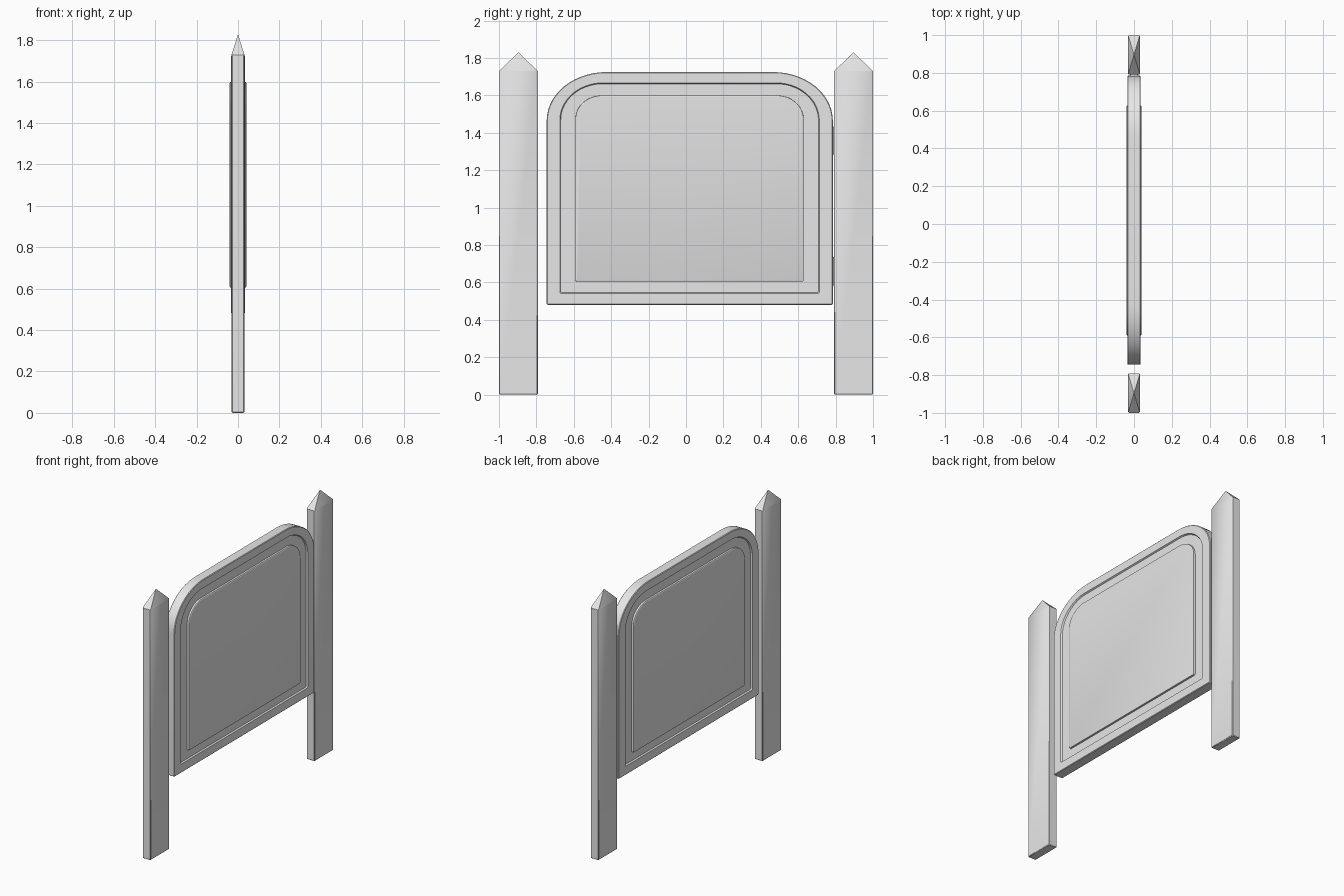
import bpy, bmesh, math

if "Cube" in bpy.data.objects:
    bpy.data.objects.remove(bpy.data.objects["Cube"])

paint = bpy.data.materials.new("light grey paint")
paint.diffuse_color = (0.8, 0.8, 0.8, 1)
paint.use_nodes = True
paint.node_tree.nodes["Principled BSDF"].inputs["Base Color"].default_value = paint.diffuse_color


def finish(bm, name, bevel=0.0):
    bmesh.ops.recalc_face_normals(bm, faces=bm.faces[:])
    me = bpy.data.meshes.new(name)
    bm.to_mesh(me)
    bm.free()
    me.materials.append(paint)
    ob = bpy.data.objects.new(name, me)
    bpy.context.collection.objects.link(ob)
    if bevel:
        m = ob.modifiers.new("soft_edges", 'BEVEL')
        m.width = bevel
        m.segments = 2
        m.limit_method = 'ANGLE'
        m.angle_limit = math.radians(40)
    bpy.ops.object.select_all(action='DESELECT')
    ob.select_set(True)
    bpy.context.view_layer.objects.active = ob
    bpy.ops.object.shade_smooth_by_angle(angle=math.radians(30))
    return ob


def box(name, x0, x1, y0, y1, z0, z1, bevel=0.0):
    bm = bmesh.new()
    bmesh.ops.create_cube(bm, size=1)
    for v in bm.verts:
        v.co = (x1 if v.co.x > 0 else x0, y1 if v.co.y > 0 else y0, z1 if v.co.z > 0 else z0)
    return finish(bm, name, bevel)


def post(name, yc):
    """Flat post with a pyramid point."""
    bm = bmesh.new()
    hx, hy = 0.031, 0.104
    rings = [[bm.verts.new((sx * hx, yc + sy * hy, z))
              for sx, sy in ((-1, -1), (1, -1), (1, 1), (-1, 1))] for z in (0, 1.73)]
    tip = bm.verts.new((0, yc, 1.83))
    bm.faces.new(rings[0])
    for i in range(4):
        j = (i + 1) % 4
        bm.faces.new((rings[0][i], rings[0][j], rings[1][j], rings[1][i]))
        bm.faces.new((rings[1][i], rings[1][j], tip))
    ob = finish(bm, name)
    # soften only the long edges and the foot
    bm = bmesh.new()
    bm.from_mesh(ob.data)
    edges = [e for e in bm.edges if min(v.co.z for v in e.verts) < 0.01]
    bmesh.ops.bevel(bm, geom=edges, offset=0.004, segments=1, affect='EDGES')
    bm.to_mesh(ob.data)
    bm.free()


def outline(y0, y1, z0, z1, ry, rz, low=0.008, n=14):
    """Rounded-top panel outline in the YZ plane."""
    pts = []
    for cy, cz, a, b, start in ((y1 - low, z0 + low, low, low, -90), (y1 - ry, z1 - rz, ry, rz, 0),
                                (y0 + ry, z1 - rz, ry, rz, 90), (y0 + low, z0 + low, low, low, 180)):
        for i in range(n + 1):
            t = math.radians(start + 90 * i / n)
            pts.append((cy + a * math.cos(t), cz + b * math.sin(t)))
    return pts


# gate panel: raised rim, sunken band, raised centre, the same on both sides
steps = [
    (0.031, (-0.745, 0.785, 0.48, 1.725, 0.32, 0.26)),
    (0.035, (-0.741, 0.781, 0.484, 1.721, 0.316, 0.256)),
    (0.035, (-0.675, 0.713, 0.541, 1.667, 0.23, 0.20)),
    (0.025, (-0.670, 0.708, 0.546, 1.662, 0.225, 0.195)),
    (0.025, (-0.591, 0.629, 0.604, 1.600, 0.145, 0.125)),
    (0.037, (-0.590, 0.628, 0.605, 1.599, 0.144, 0.124)),
    (0.040, (-0.585, 0.623, 0.610, 1.594, 0.139, 0.119)),
]
layers = [(-x, p) for x, p in reversed(steps)] + steps
bm = bmesh.new()
rings = [[bm.verts.new((x, y, z)) for y, z in outline(*p)] for x, p in layers]
for a, b in zip(rings, rings[1:]):
    for i in range(len(a)):
        j = (i + 1) % len(a)
        bm.faces.new((a[i], a[j], b[j], b[i]))
bm.faces.new(rings[0])
bm.faces.new(rings[-1])
finish(bm, "gate_panel")

# posts on both sides
post("latch_post", -0.896)
post("hinge_post", 0.896)

# hinges between panel and post
for name, z in (("lower_hinge", 0.66), ("upper_hinge", 1.36)):
    box(name, -0.02, 0.02, 0.78, 0.798, z - 0.075, z + 0.075, 0.002)
